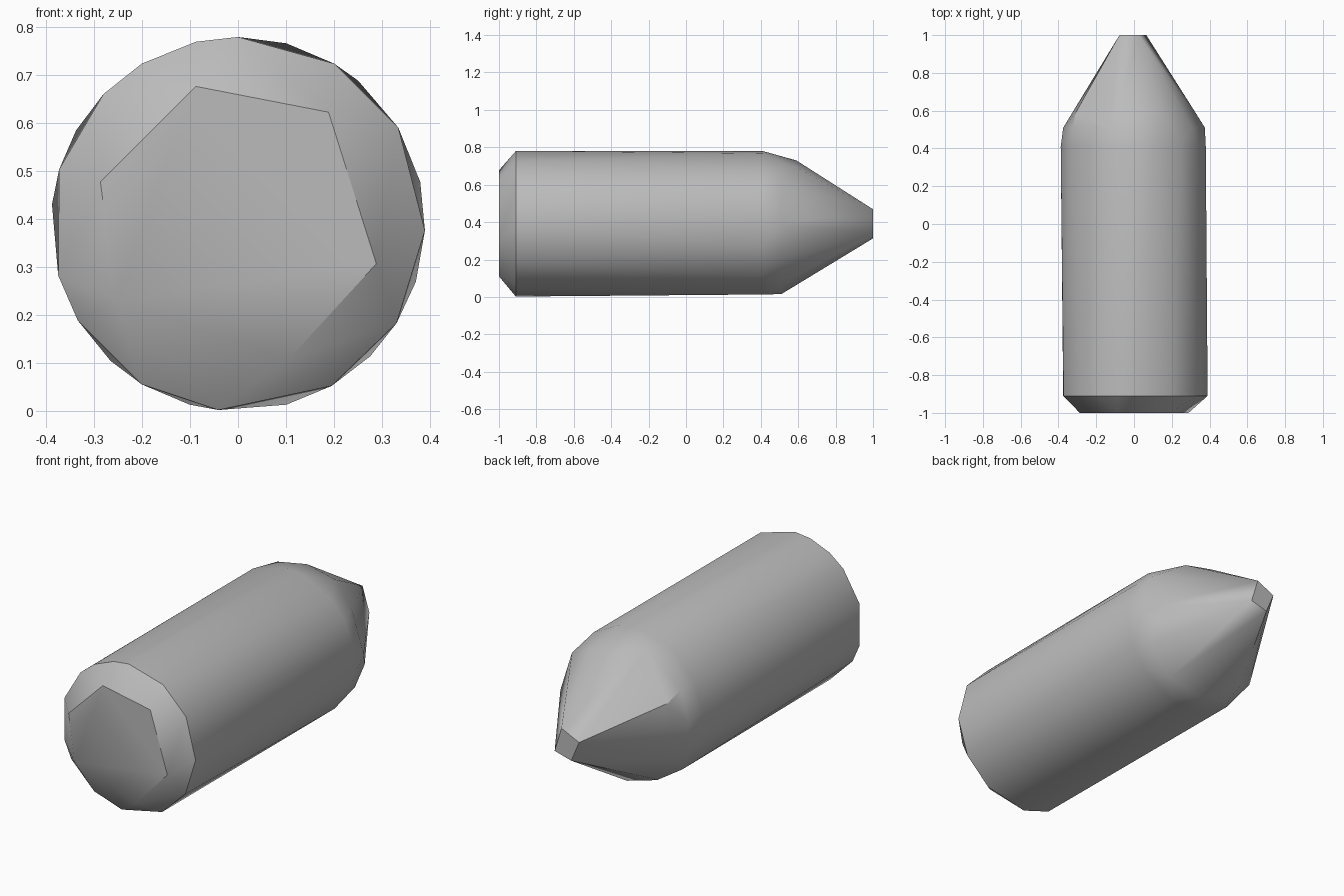
import bpy
import bmesh
from math import cos, sin, radians

cube = bpy.data.objects.get("Cube")
if cube:
    bpy.data.objects.remove(cube, do_unlink=True)

# One plain grey metal
metal = bpy.data.materials.new("grey_metal")
metal.use_nodes = True
GREY = (0.5, 0.5, 0.5, 1)
metal.diffuse_color = GREY
metal.node_tree.nodes["Principled BSDF"].inputs["Base Color"].default_value = GREY

AXIS_Z = 0.39
bm = bmesh.new()


def ring(y, radius, angles):
    """Add a ring of points around the long axis, angles in degrees."""
    for a in angles:
        a = radians(a)
        bm.verts.new((radius * cos(a), y, AXIS_Z + radius * sin(a)))


# Flat base, chamfer, long body, rounded shoulder and blunt tip
ring(-1.0, 0.30, (107, 51, -16, -69, 212, 163))
ring(-0.91, 0.39, (90, 59, 31, -2, -32, -60, -96, -121, -149, -164, 163, 136, 121, 103))
ring(0.41, 0.39, (90, 75, 50, 31, 13, -18, -45, -75, -105, -133, -164, 174, 150, 121))
ring(0.51, 0.375, (0, 35, 110, 150, 178, 208, 240, 268, 300, 330))
ring(0.59, 0.34, (-17, 63, 92, 155, 235))
ring(1.0, 0.083, (72, 158, 248, -38))

# Skin the rings with a faceted convex shell
hull = bmesh.ops.convex_hull(bm, input=bm.verts[:])
loose = {g for g in hull["geom_interior"] + hull["geom_unused"]
         if isinstance(g, bmesh.types.BMVert)}
bmesh.ops.delete(bm, geom=list(loose), context="VERTS")
bmesh.ops.dissolve_limit(bm, angle_limit=radians(0.5), verts=bm.verts[:], edges=bm.edges[:])
bmesh.ops.recalc_face_normals(bm, faces=bm.faces[:])

mesh = bpy.data.meshes.new("pointed_cylinder")
bm.to_mesh(mesh)
bm.free()
mesh.materials.append(metal)
body = bpy.data.objects.new("pointed_cylinder", mesh)
bpy.context.collection.objects.link(body)

# Smooth body, crisp rims
bpy.ops.object.select_all(action="DESELECT")
body.select_set(True)
bpy.context.view_layer.objects.active = body
bpy.ops.object.shade_smooth_by_angle(angle=radians(32))
